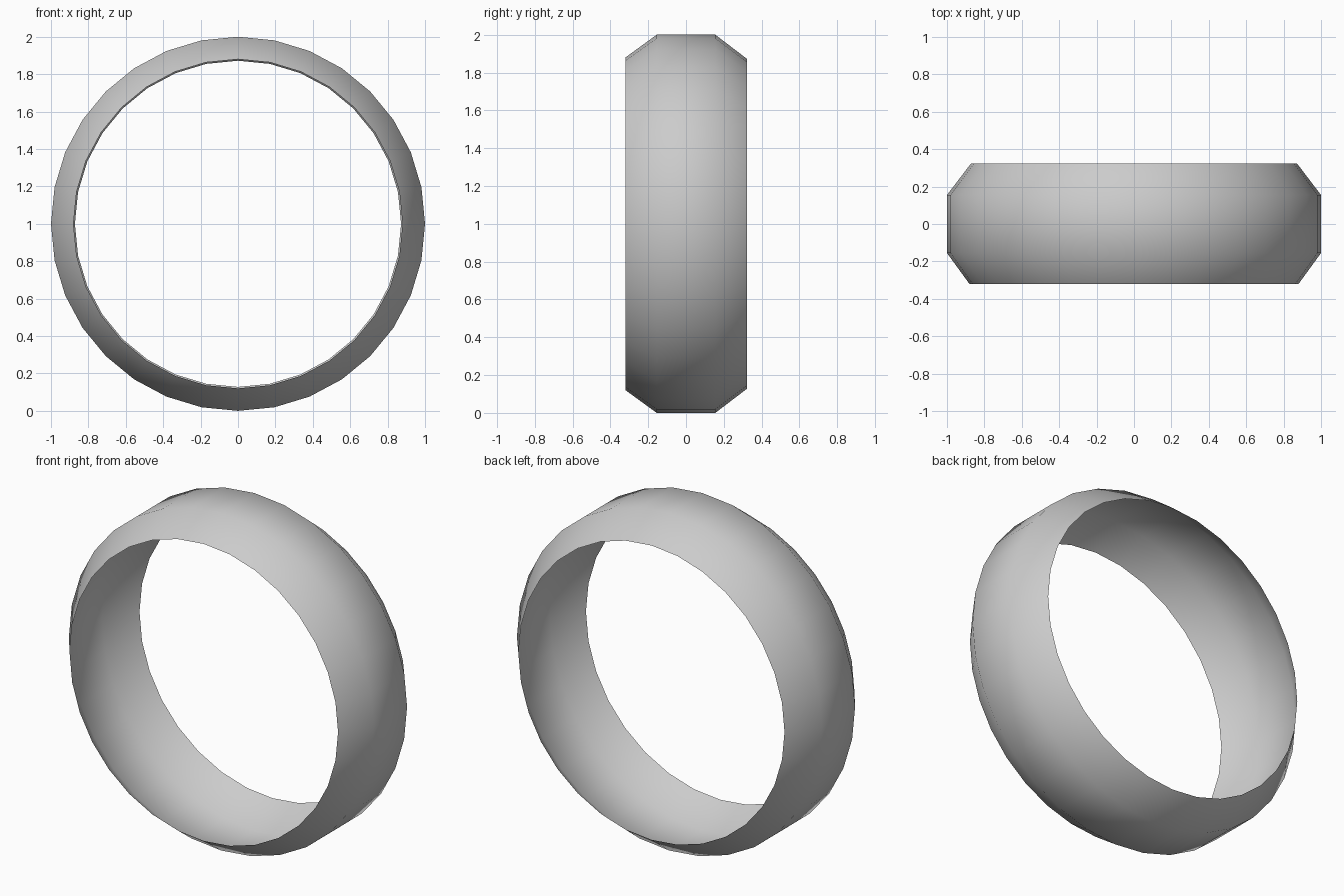
import bpy, bmesh, math

if "Cube" in bpy.data.objects:
    bpy.data.objects.remove(bpy.data.objects["Cube"])

SIDES = 32

# Open band profile: (y position, radius) from front rim to back rim
profile = [(-0.32, 0.88), (-0.155, 1.0), (0.155, 1.0), (0.323, 0.872)]

# Sweep the profile around the y axis
bm = bmesh.new()
rings = []
for y, r in profile:
    rings.append([bm.verts.new((r * math.sin(2 * math.pi * i / SIDES), y,
                                1 + r * math.cos(2 * math.pi * i / SIDES)))
                  for i in range(SIDES)])

for a, b in zip(rings, rings[1:]):
    for i in range(SIDES):
        j = (i + 1) % SIDES
        face = bm.faces.new((a[i], b[i], b[j], a[j]))
        face.smooth = True

# Normals face away from the axis
bm.normal_update()
f = next(iter(bm.faces))
c = f.calc_center_median()
if f.normal.x * c.x + f.normal.z * (c.z - 1) < 0:
    bmesh.ops.reverse_faces(bm, faces=bm.faces[:])

mesh = bpy.data.meshes.new("ring_band")
bm.to_mesh(mesh)
bm.free()
band = bpy.data.objects.new("ring_band", mesh)
bpy.context.collection.objects.link(band)
